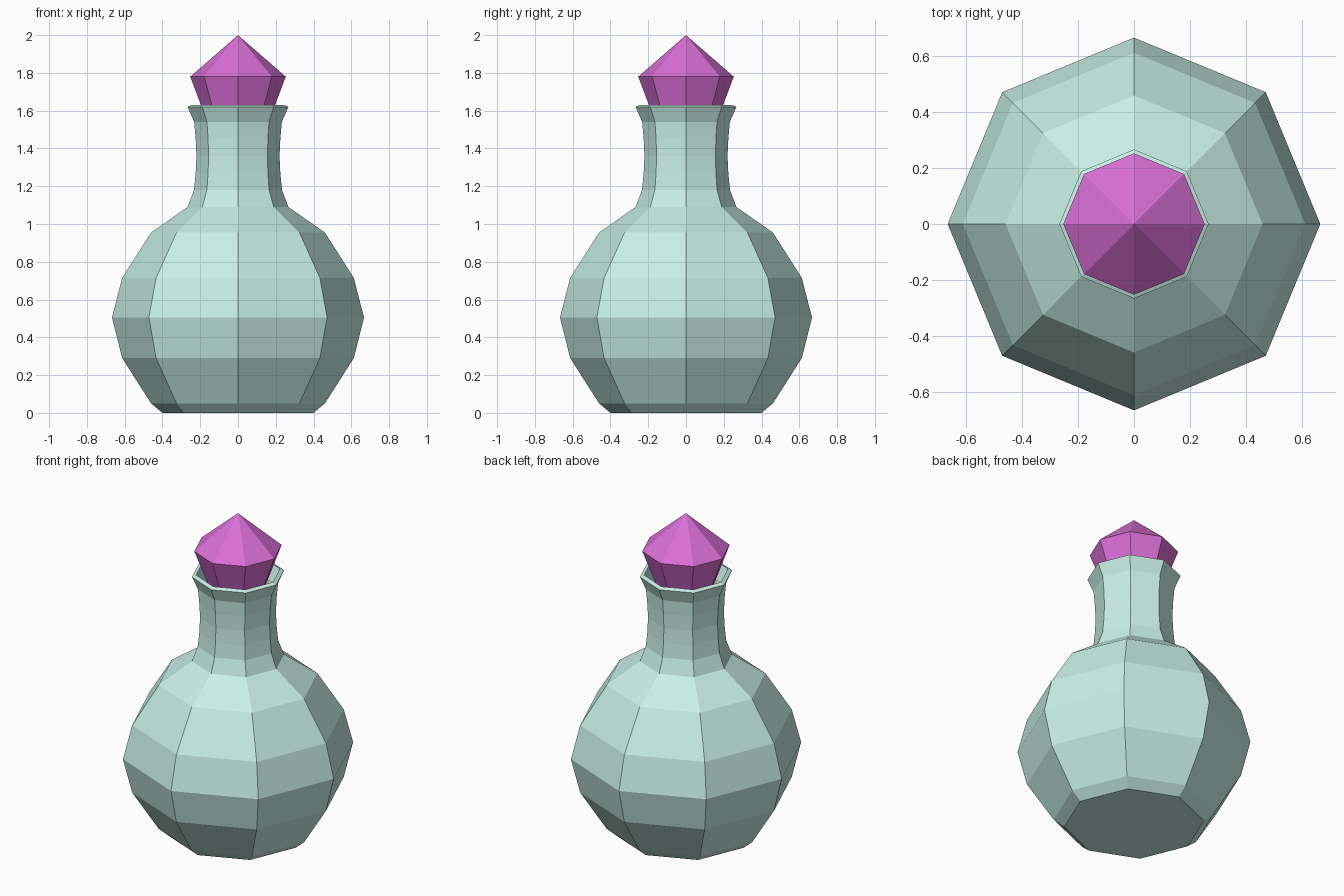
import bpy, bmesh
from math import cos, sin, pi

if "Cube" in bpy.data.objects:
    bpy.data.objects.remove(bpy.data.objects["Cube"])

SIDES = 8


def lathe(name, profile, color):
    """Revolve (radius, z) points into a flat-faced solid; radius 0 closes to a tip."""
    bm = bmesh.new()
    rings = []
    for r, z in profile:
        n = SIDES if r > 0 else 1
        rings.append([bm.verts.new((r * cos(2 * pi * i / SIDES), r * sin(2 * pi * i / SIDES), z))
                      for i in range(n)])
    bm.faces.new(rings[0][::-1])
    for a, b in zip(rings, rings[1:]):
        for i in range(SIDES):
            j = (i + 1) % SIDES
            if len(b) == 1:
                bm.faces.new((a[i], a[j], b[0]))
            else:
                bm.faces.new((a[i], a[j], b[j], b[i]))
    mesh = bpy.data.meshes.new(name)
    bm.to_mesh(mesh)
    bm.free()
    obj = bpy.data.objects.new(name, mesh)
    bpy.context.collection.objects.link(obj)
    mat = bpy.data.materials.new(name + "_material")
    mat.diffuse_color = color
    mat.use_nodes = True
    mat.node_tree.nodes["Principled BSDF"].inputs["Base Color"].default_value = mat.diffuse_color
    mesh.materials.append(mat)
    return obj


# Bottle: round belly, narrow neck, flared open rim
bottle = lathe("bottle", [
    (0.40, 0.0), (0.46, 0.05), (0.613, 0.29), (0.667, 0.505), (0.613, 0.715),
    (0.46, 0.955), (0.267, 1.09), (0.233, 1.18), (0.224, 1.27), (0.22, 1.36),
    (0.224, 1.45), (0.232, 1.54), (0.267, 1.62)], (0.58, 0.87, 0.79, 1))
wall = bottle.modifiers.new("glass_wall", 'SOLIDIFY')
wall.thickness = 0.026
wall.offset = -1

# Stopper: faceted gem tapering down into the neck
lathe("stopper", [(0.155, 1.52), (0.253, 1.78), (0.0, 2.0)], (0.70, 0.16, 0.67, 1))
